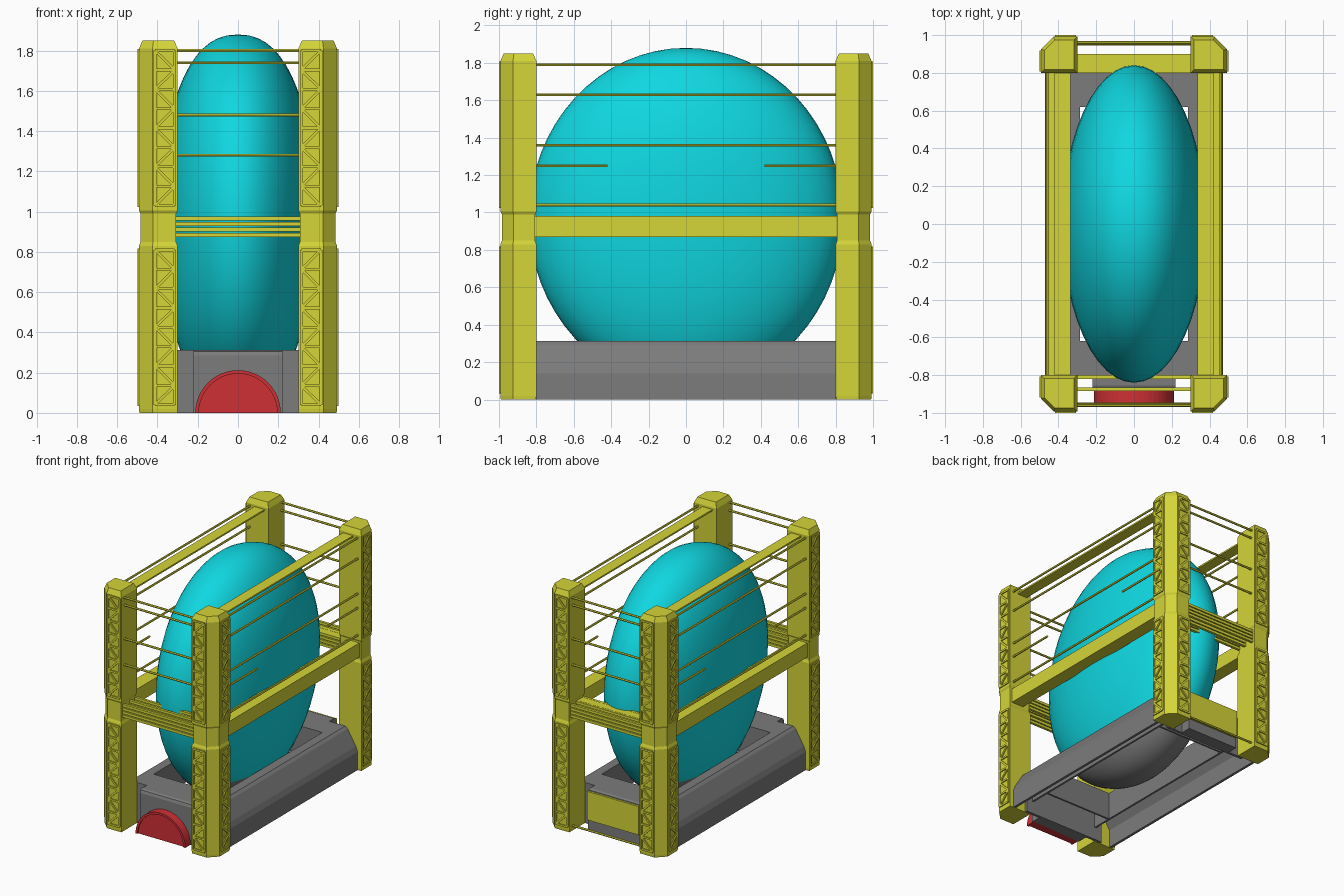
import bpy, bmesh
from math import pi, cos, sin
from mathutils import Vector, Matrix

if "Cube" in bpy.data.objects:
    bpy.data.objects.remove(bpy.data.objects["Cube"])


def material(name, rgb):
    m = bpy.data.materials.new(name)
    m.diffuse_color = (*rgb, 1)
    m.use_nodes = True
    m.node_tree.nodes["Principled BSDF"].inputs["Base Color"].default_value = m.diffuse_color
    return m


YELLOW = material("yellow_paint", (0.66, 0.66, 0.04))
TEAL = material("teal_shell", (0.005, 0.68, 0.75))
RED = material("red_paint", (0.62, 0.03, 0.035))
GREY = material("dark_grey", (0.2, 0.2, 0.2))


def finish(name, bm, mat, smooth=False):
    bmesh.ops.recalc_face_normals(bm, faces=bm.faces)
    me = bpy.data.meshes.new(name)
    bm.to_mesh(me)
    bm.free()
    ob = bpy.data.objects.new(name, me)
    bpy.context.collection.objects.link(ob)
    me.materials.append(mat)
    if smooth:
        bpy.ops.object.select_all(action='DESELECT')
        ob.select_set(True)
        bpy.context.view_layer.objects.active = ob
        bpy.ops.object.shade_smooth_by_angle()
    return ob


def box(bm, x0, x1, y0, y1, z0, z1):
    m = Matrix.Translation(((x0 + x1) / 2, (y0 + y1) / 2, (z0 + z1) / 2))
    size = (abs(x1 - x0), abs(y1 - y0), abs(z1 - z0), 1)
    bmesh.ops.create_cube(bm, size=1, matrix=m @ Matrix.Diagonal(size))


def bar(bm, p, q, w, sides=4):
    p, q = Vector(p), Vector(q)
    rot = (q - p).to_track_quat('Z', 'Y').to_matrix().to_4x4()
    m = Matrix.Translation((p + q) / 2) @ rot @ Matrix.Rotation(pi / sides, 4, 'Z')
    r = w / 2 / cos(pi / sides)
    bmesh.ops.create_cone(bm, cap_ends=True, segments=sides, radius1=r, radius2=r,
                          depth=(q - p).length, matrix=m)


def loft(bm, rings):
    loops = [[bm.verts.new(p) for p in ring] for ring in rings]
    n = len(loops[0])
    for a, b in zip(loops, loops[1:]):
        for i in range(n):
            bm.faces.new((a[i], a[(i + 1) % n], b[(i + 1) % n], b[i]))
    bm.faces.new(loops[0])
    bm.faces.new(loops[-1])


def prism_y(bm, pts, y0, y1):
    loft(bm, [[(x, y, z) for x, z in pts] for y in (y0, y1)])


# Corner posts: chamfered columns with a narrow collar, and lattice on both outer faces
POST = [(.30, .80), (.492, .80), (.492, .925), (.425, .992), (.30, .992)]
LEVELS = [(0, .98), (.02, 1), (.83, 1), (.85, .92), (.99, .92), (1.005, 1), (1.81, 1), (1.85, .82)]


def lattice(bm, to3d, a0, a1, z0, z1, cells=8):
    w, step = .014, (z1 - z0) / cells
    for a in (a0, a1):
        bar(bm, to3d(a, z0), to3d(a, z1), w)
    for i in range(cells + 1):
        z = z0 + i * step
        bar(bm, to3d(a0, z), to3d(a1, z), w)
        if i < cells:
            s, e = (a0, a1) if i % 2 else (a1, a0)
            bar(bm, to3d(s, z), to3d(e, z + step), w)


for sx, side in ((1, "right"), (-1, "left")):
    for sy, end in ((1, "back"), (-1, "front")):
        bm = bmesh.new()
        loft(bm, [[(.396 + (x - .396) * k, .896 + (y - .896) * k, z) for x, y in POST]
                  for z, k in LEVELS])
        for z0, z1 in ((.04, .81), (1.03, 1.80)):
            lattice(bm, lambda a, z: (a, .993, z), .315, .412, z0, z1)
            lattice(bm, lambda a, z: (.493, a, z), .815, .912, z0, z1)
        bmesh.ops.transform(bm, matrix=Matrix.Diagonal((sx, sy, 1, 1)), verts=bm.verts)
        finish(f"{end}_{side}_post", bm, YELLOW)

# Middle beams: solid on the sides, parallel slats across front and back
for s, side in ((1, "right"), (-1, "left")):
    bm = bmesh.new()
    box(bm, s * .365, s * .47, -.81, .81, .87, .98)
    finish(f"{side}_beam", bm, YELLOW)
for s, end in ((1, "back"), (-1, "front")):
    bm = bmesh.new()
    for y in (.81, .875, .955):
        for z in (.875, .902, .929, .956):
            box(bm, -.31, .31, s * (y - .01), s * (y + .01), z, z + .02)
    if s > 0:
        box(bm, -.31, .31, .82, .90, .955, .975)
    finish(f"{end}_slatted_beam", bm, YELLOW)

# Thin guard rods on all four sides, flat rails along the top
bm = bmesh.new()
for s in (1, -1):
    box(bm, s * .335, s * .42, -.81, .81, 1.784, 1.796)
    for x, z in ((.46, 1.04), (.46, 1.36), (.46, 1.63), (.46, 1.79)):
        bar(bm, (s * x, -.81, z), (s * x, .81, z), .014, 6)
    for t in (1, -1):
        bar(bm, (s * .46, t * .42, 1.25), (s * .46, t * .81, 1.25), .014, 6)
    for y, z in ((.955, 1.28), (.955, 1.48), (.955, 1.74), (.96, 1.80)):
        bar(bm, (-.31, s * y, z), (.31, s * y, z), .014, 6)
bar(bm, (-.31, .955, .04), (.31, .955, .04), .014, 6)
finish("guard_rods", bm, YELLOW)

# Base: open-bottomed housing with sloped sides and a pocket for the shell
SIDE = [(.46, 0), (.46, .14), (.445, .18), (.375, .295), (.355, .312), (.285, .312),
        (.285, .10), (.30, .10), (.30, .29), (.35, .29), (.44, .14), (.44, 0)]
for s, side in ((1, "right"), (-1, "left")):
    bm = bmesh.new()
    prism_y(bm, [(s * x, z) for x, z in SIDE], -.80, .80)
    finish(f"base_{side}_side", bm, GREY)
for s, end in ((1, "back"), (-1, "front")):
    bm = bmesh.new()
    for a, b, z0, z1, x in ((.62, .80, .29, .312, .286), (.62, .635, .10, .30, .286),
                            (.78, .80, .0, .30, .35)):
        box(bm, -x, x, s * a, s * b, z0, z1)
    finish(f"base_{end}_end", bm, GREY)
    # Projecting end block with a rounded top edge
    bm = bmesh.new()
    loft(bm, [[(x, s * y, z) for y, z in
               ((.79, 0), (.88, 0), (.88, .285), (.872, .305), (.855, .312), (.79, .312))]
              for x in (-.22, .22)])
    finish(f"base_{end}_block", bm, GREY)

# Yellow plate low on the back
bm = bmesh.new()
box(bm, -.22, .22, .875, .89, .08, .30)
finish("back_plate", bm, YELLOW)

# Red half-round cover on the front, with a raised rim
N = 24
arc = [(cos(pi * i / N), sin(pi * i / N)) for i in range(N + 1)]
bm = bmesh.new()
prism_y(bm, [(.195 * c, .195 * s) for c, s in arc], -.935, -.87)
finish("front_cover", bm, RED)
bm = bmesh.new()
prism_y(bm, [(.212 * c, .212 * s) for c, s in arc] +
        [(.195 * c, .195 * s) for c, s in reversed(arc)], -.945, -.87)
finish("front_cover_rim", bm, RED)


# Large flattened shell (slightly full-sided across its width) and the grey skin beneath it
def shell(grow):
    bm = bmesh.new()
    bmesh.ops.create_uvsphere(bm, u_segments=48, v_segments=32, radius=1)
    for v in bm.verts:
        t = min(abs(v.co.z), 1)
        if t < .999:
            v.co.x *= (1 - t ** 2.3) ** (1 / 2.3) / (1 - t * t) ** .5
        v.co = (v.co.x * (.38 + grow), v.co.y * (.84 + grow), .97 + v.co.z * (.91 + grow))
    return bm


finish("main_shell", shell(0), TEAL, True)
bm = shell(.006)
bmesh.ops.bisect_plane(bm, geom=bm.verts[:] + bm.edges[:] + bm.faces[:],
                       plane_co=(0, 0, .29), plane_no=(0, 0, 1), clear_outer=True)
finish("cradle_skin", bm, GREY, True)
